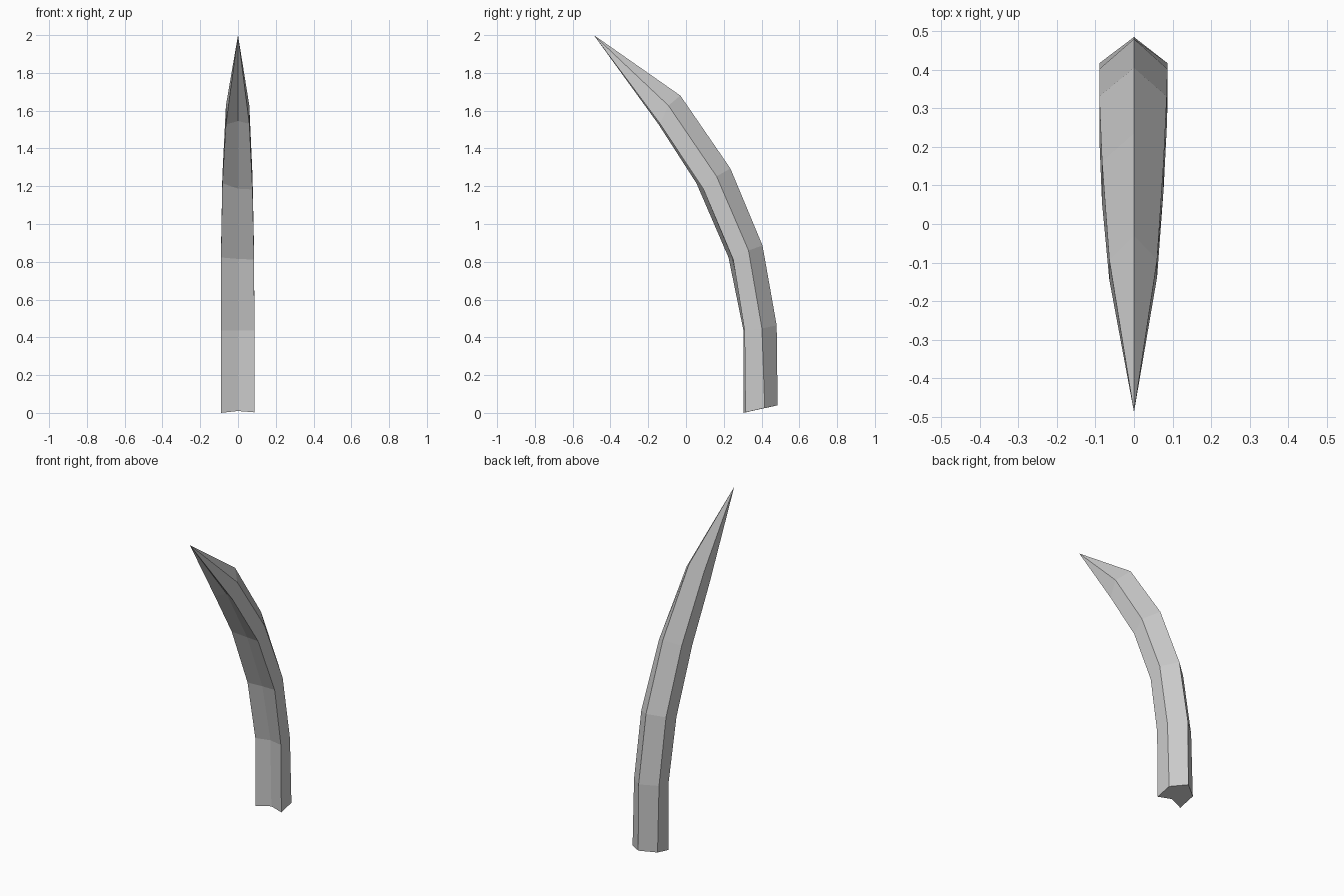
import bpy
import bmesh

default_cube = bpy.data.objects.get("Cube")
if default_cube:
    bpy.data.objects.remove(default_cube, do_unlink=True)


def make_material(name, colour):
    material = bpy.data.materials.new(name)
    material.use_nodes = True
    material.diffuse_color = colour
    material.node_tree.nodes["Principled BSDF"].inputs["Base Color"].default_value = colour
    return material


# Long edges of the blade as (y, z) paths from base to the last ring
back_ridge = [(.485, .04), (.48, .463), (.405, .886), (.235, 1.294), (-.03, 1.68)]
side_edge = [(.417, .026), (.402, .447), (.331, .86), (.162, 1.252), (-.093, 1.627)]
front_right = [(.315, .003), (.31, .437), (.25, .812), (.093, 1.183), (-.137, 1.53)]
front_left = [(.305, 0), (.304, .437), (.225, .823), (.055, 1.216), (-.145, 1.527)]
front_groove = [(.338, .01), (.328, .437), (.246, .815), (.093, 1.187), (-.115, 1.545)]

# Half widths of the rings on each side
width_right = [.087, .087, .085, .077, .06]
width_left = [.09, .09, .09, .083, .064]
centre = [0] * len(back_ridge)
tip_point = (0, -.488, 2)

# Cross-section order, running around the blade
outline = [
    (centre, back_ridge),
    ([-w for w in width_left], side_edge),
    ([-w for w in width_left], front_left),
    (centre, front_groove),
    (width_right, front_right),
    (width_right, side_edge),
]

bm = bmesh.new()
rings = [
    [bm.verts.new((xs[level], *path[level])) for xs, path in outline]
    for level in range(len(back_ridge))
]
tip = bm.verts.new(tip_point)
count = len(outline)

# Side panels between neighbouring rings
for lower, upper in zip(rings, rings[1:]):
    for i in range(count):
        j = (i + 1) % count
        bm.faces.new((lower[i], lower[j], upper[j], upper[i]))

# Pointed end and base cap
for i in range(count):
    bm.faces.new((rings[-1][i], rings[-1][(i + 1) % count], tip))
bm.faces.new(list(reversed(rings[0])))
bmesh.ops.recalc_face_normals(bm, faces=bm.faces[:])

mesh = bpy.data.meshes.new("curved_spike")
bm.to_mesh(mesh)
bm.free()
mesh.materials.append(make_material("plain grey", (.6, .6, .6, 1)))
curved_spike = bpy.data.objects.new("curved_spike", mesh)
bpy.context.scene.collection.objects.link(curved_spike)
